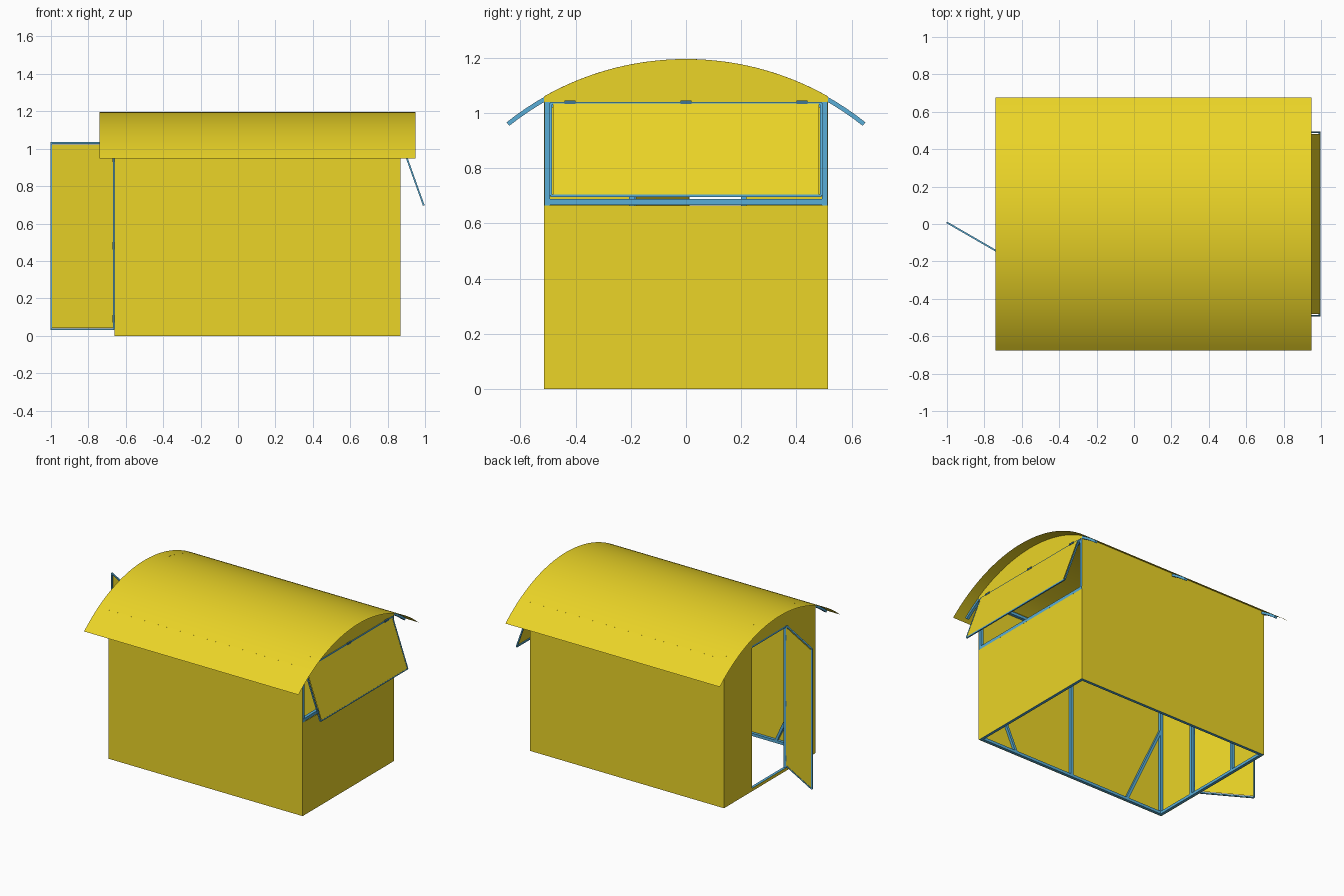
import bpy, bmesh, math
from mathutils import Vector

if "Cube" in bpy.data.objects:
    bpy.data.objects.remove(bpy.data.objects["Cube"])

X0, X1, W, XM = -0.66, 0.87, 0.515, 0.105     # end walls, half depth, mid post
R, ZC = 1.045, 0.15                           # roof arc radius and centre height
T = 0.02                                      # frame tube size


def material(name, color):
    m = bpy.data.materials.new(name)
    m.diffuse_color = (*color, 1)
    m.use_nodes = True
    m.node_tree.nodes["Principled BSDF"].inputs["Base Color"].default_value = m.diffuse_color
    return m


YELLOW = material("yellow_sheet", (0.83, 0.66, 0.02))
BLUE = material("blue_frame", (0.1, 0.42, 0.68))
DARK = material("dark_hinge", (0.05, 0.18, 0.3))


def finish(name, bm, mat):
    bmesh.ops.recalc_face_normals(bm, faces=bm.faces[:])
    me = bpy.data.meshes.new(name)
    bm.to_mesh(me)
    bm.free()
    me.materials.append(mat)
    ob = bpy.data.objects.new(name, me)
    bpy.context.collection.objects.link(ob)
    return ob


def sheet(name, *polys):
    bm = bmesh.new()
    for poly in polys:
        bm.faces.new([bm.verts.new(p) for p in poly])
    return finish(name, bm, YELLOW)


def bar(name, a, b, w=T, mat=BLUE):
    a, b = Vector(a), Vector(b)
    d = b - a
    bm = bmesh.new()
    bmesh.ops.create_cube(bm, size=1)
    bmesh.ops.scale(bm, vec=(w, w, d.length), verts=bm.verts)
    ob = finish(name, bm, mat)
    ob.rotation_mode = 'QUATERNION'
    ob.rotation_quaternion = d.to_track_quat('Z', 'Y')
    ob.location = (a + b) / 2
    return ob


def arc_z(y, r=R):
    return ZC + math.sqrt(r * r - y * y)


def arc_band(name, xa, xb, r, half, n, mat, depth=0):
    # Curved strip along x; a depth turns it into a solid rib
    a = math.asin(half / r)
    bm = bmesh.new()
    rings = []
    for i in range(n + 1):
        t = -a + 2 * a * i / n
        prof = [(xa, r), (xb, r)]
        if depth:
            prof += [(xb, r - depth), (xa, r - depth)]
        rings.append([bm.verts.new((x, q * math.sin(t), ZC + q * math.cos(t))) for x, q in prof])
    m = len(rings[0])
    for p, q in zip(rings, rings[1:]):
        for j in range(m if depth else 1):
            k = (j + 1) % m
            bm.faces.new((p[j], p[k], q[k], q[j]))
    if depth:
        bm.faces.new(rings[0])
        bm.faces.new(rings[-1])
    ob = finish(name, bm, mat)
    bpy.context.view_layer.objects.active = ob
    ob.select_set(True)
    bpy.ops.object.shade_smooth_by_angle(angle=math.radians(30))
    ob.select_set(False)


def end_poly(x, ya, yb, za, zb=None):
    # End wall panel, topped by the roof curve when zb is omitted
    top = [(x, yb, zb), (x, ya, zb)] if zb else [
        (x, y, arc_z(y)) for y in (yb + (ya - yb) * i / 24 for i in range(25))]
    return [(x, ya, za), (x, yb, za)] + top


# Roof and its three ribs
arc_band("roof_sheet", -0.74, 0.95, R, 0.676, 48, YELLOW)
for i, x in enumerate((X0 + 0.002, XM - T / 2, X1 - T - 0.002)):
    arc_band(f"roof_rib_{i}", x, x + T, R - 0.002, 0.65, 32, BLUE, 0.016)

# Long walls with posts, rails and knee braces
zt = arc_z(W)
c = T / 2 + 0.002
for s, side in ((-1, "front"), (1, "back")):
    sheet(side + "_wall", [(X0, s * W, 0), (X1, s * W, 0), (X1, s * W, zt), (X0, s * W, zt)])
    y = s * (W - c)
    for z, n in ((T / 2, "base"), (1.03, "top")):
        bar(f"{side}_{n}_rail", (X0 + 0.002, y, z), (X1 - 0.002, y, z))
    for n, x in (("left", X0 + c), ("middle", XM), ("right", X1 - c)):
        bar(f"{side}_{n}_post", (x, y, 0), (x, y, 1.04))
    for n, x, d in (("left", X0 + c, 1), ("right", X1 - c, -1)):
        bar(f"{side}_{n}_brace", (x + d * 0.29, y, 0.01), (x, y, 0.63), 0.018)

# Left end wall around the doorway
DA, DB, DZ0, DZ1 = -0.186, 0.2, 0.03, 1.035
sheet("door_wall", end_poly(X0, -W, DA, 0), end_poly(X0, DB, W, 0),
      end_poly(X0, DA, DB, DZ1), end_poly(X0, DA, DB, 0, 0.022))
for n, y in (("hinge", DA - T / 2), ("latch", DB + T / 2)):
    bar(f"door_{n}_post", (X0 + c, y, 0), (X0 + c, y, 1.1))

# Right end wall below and above the window
sheet("window_wall", end_poly(X1, -W, W, 0, 0.665), end_poly(X1, -W, W, 1.04))
bar("window_sill", (X1 - c, -W + 0.002, 0.677), (X1 - c, W - 0.002, 0.677), 0.022)
for x, n in ((X0 + c, "left"), (X1 - c, "right")):
    for z, m in ((T / 2, "base"), (1.03, "top")):
        bar(f"{n}_{m}_crossbar", (x, -W + T, z), (x, W - T, z))


def framed_panel(name, corners, w, off):
    # Sheet with a thin tube border
    cs = [Vector(p) for p in corners]
    mid = sum(cs, Vector()) / 4
    for i in range(4):
        bar(f"{name}_frame_{i}", cs[i], cs[(i + 1) % 4], w)
    inset = [p + (mid - p).normalized() * 0.008 + Vector(off) for p in cs]
    sheet(name + "_panel", inset)


# Door standing open
a = math.radians(150)
L = 0.387
tip = (X0 - 0.004 + L * math.cos(a), DA + L * math.sin(a))
hx = (X0 - 0.004, DA)
framed_panel("door", [(*hx, DZ0 + 0.004), (*tip, DZ0 + 0.004), (*tip, DZ1 - 0.004), (*hx, DZ1 - 0.004)],
             0.009, (0.0025, 0.0043, 0))
for i, z in enumerate((0.09, 0.48, 0.95)):
    bar(f"door_hinge_{i}", (X0 - 0.006, DA, z - 0.02), (X0 - 0.006, DA, z + 0.02), 0.012, DARK)

# Window flap propped outward
fa, fb, fy = (X1 + 0.002, 1.035), (0.992, 0.70), 0.49
framed_panel("window_flap", [(fa[0], -fy, fa[1]), (fa[0], fy, fa[1]), (fb[0], fy, fb[1]), (fb[0], -fy, fb[1])],
             0.009, (0.0047, 0, 0.0017))
for i, y in enumerate((-0.42, 0, 0.42)):
    bar(f"flap_hinge_{i}", (X1 + 0.005, y - 0.02, 1.038), (X1 + 0.005, y + 0.02, 1.038), 0.012, DARK)
